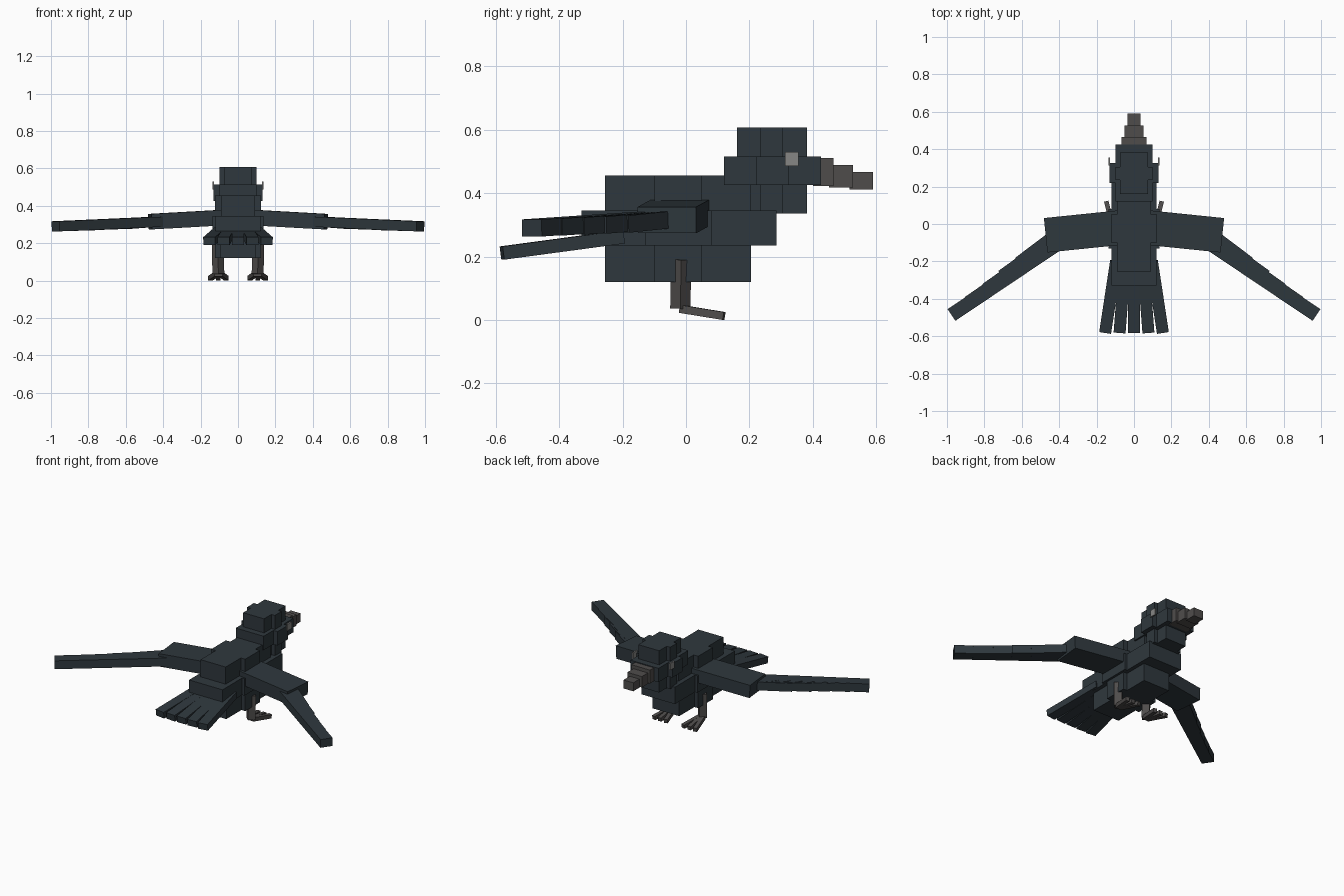
import bpy
from mathutils import Vector, Matrix

if "Cube" in bpy.data.objects:
    bpy.data.objects.remove(bpy.data.objects["Cube"])


def material(name, rgb):
    m = bpy.data.materials.new(name)
    m.diffuse_color = (*rgb, 1)
    m.use_nodes = True
    m.node_tree.nodes["Principled BSDF"].inputs["Base Color"].default_value = m.diffuse_color
    return m


SLATE = material("dark_slate", (0.028, 0.039, 0.047))
GREY = material("warm_grey", (0.078, 0.073, 0.071))
PALE = material("pale_grey", (0.24, 0.24, 0.235))

FACES = [(0, 2, 3, 1), (4, 5, 7, 6), (0, 1, 5, 4), (2, 6, 7, 3), (0, 4, 6, 2), (1, 3, 7, 5)]


def make(name, verts, mat):
    me = bpy.data.meshes.new(name)
    me.from_pydata(verts, [], FACES)
    me.materials.append(mat)
    ob = bpy.data.objects.new(name, me)
    bpy.context.collection.objects.link(ob)
    return ob


def block(name, x, y, z, mat=SLATE):
    """Axis-aligned box from three (min, max) ranges."""
    return make(name, [(a, b, c) for c in z for b in y for a in x], mat)


def bar(name, p, q, width, thick, mat=SLATE):
    """Box running from point p to point q, with its width kept level."""
    p, q = Vector(p), Vector(q)
    d = (q - p).normalized()
    side = Vector((0, 0, 1)).cross(d).normalized()
    up = d.cross(side)
    rows = [p + d * (k * (q - p).length) + side * (j * width) + up * (i * thick)
            for i in (-0.5, 0.5) for j in (-0.5, 0.5) for k in (0, 1)]
    return make(name, rows, mat)


def mirrored(ob):
    """Copy across x = 0."""
    me = ob.data.copy()
    me.transform(Matrix.Diagonal((-1, 1, 1, 1)))
    me.flip_normals()
    bpy.context.collection.objects.link(bpy.data.objects.new(ob.name + "_left", me))


def layer(name, hx, y, wide_hx, wide_y, z):
    """Cross-shaped slab: a long narrow box and a short wider one."""
    block(name + "_core", (-hx, hx), y, z)
    block(name + "_sides", (-wide_hx, wide_hx), wide_y, z)


# Body and head, each a rounded stack of three cross-shaped layers
layer("body_bottom", 0.095, (-0.255, 0.205), 0.122, (-0.10, 0.05), (0.12, 0.235))
layer("body_middle", 0.12, (-0.33, 0.285), 0.137, (-0.13, 0.08), (0.235, 0.345))
layer("body_top", 0.09, (-0.255, 0.205), 0.122, (-0.10, 0.05), (0.345, 0.456))
layer("head_bottom", 0.075, (0.16, 0.382), 0.10, (0.235, 0.305), (0.335, 0.425))
layer("head_middle", 0.10, (0.12, 0.425), 0.13, (0.22, 0.325), (0.425, 0.515))
layer("head_top", 0.075, (0.16, 0.382), 0.10, (0.235, 0.305), (0.515, 0.606))

# Stepped beak
block("beak_base", (-0.067, 0.067), (0.40, 0.465), (0.423, 0.51), GREY)
block("beak_middle", (-0.052, 0.052), (0.45, 0.527), (0.417, 0.488), GREY)
block("beak_tip", (-0.035, 0.035), (0.515, 0.59), (0.412, 0.467), GREY)

# Eyes
mirrored(block("eye", (0.128, 0.137), (0.312, 0.355), (0.486, 0.53), PALE))

# Inner wings
mirrored(bar("inner_wing", (0.06, -0.018, 0.338), (0.47, -0.06, 0.315), 0.185, 0.083))

# Outer wing feathers: outer end corners, longest at the trailing edge
corners = [(0.997, -0.455, 0.290), (0.905, -0.39, 0.293), (0.81, -0.32, 0.296),
           (0.725, -0.25, 0.299), (0.635, -0.18, 0.302)]
for i, (x, y, z) in enumerate(corners):
    root = (0.415 + 0.008 * i, -0.11 + 0.006 * i, 0.315)
    mirrored(bar(f"wing_feather_{i + 1}", root, (x - 0.022, y - 0.031, z), 0.075, 0.054))

# Tail fan
for i in range(-2, 3):
    bar(f"tail_feather_{i + 3}", (0.048 * i, -0.20, 0.262), (0.077 * i, -0.58, 0.211), 0.064, 0.042)

# Legs and splayed toes
mirrored(bar("leg", (0.108, -0.015, 0.19), (0.105, -0.018, 0.036), 0.045, 0.045, GREY))
for i, tip in enumerate((0.062, 0.106, 0.148)):
    mirrored(bar(f"toe_{i + 1}", (0.094 + 0.01 * i, -0.018, 0.035), (tip, 0.12, 0.0125), 0.024, 0.025, GREY))
